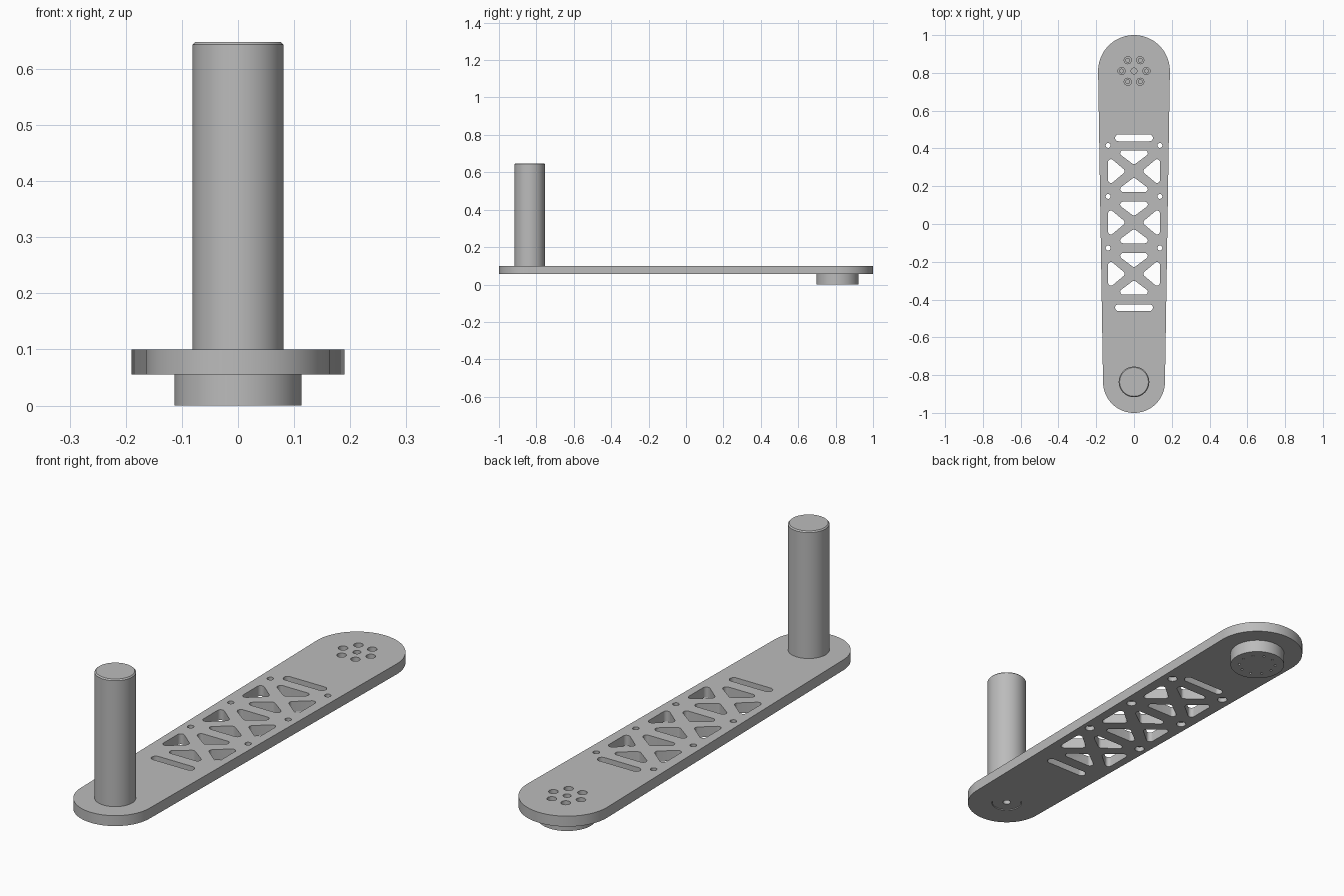
import bpy, bmesh, math
from mathutils import Vector
from mathutils.geometry import convex_hull_2d

cube = bpy.data.objects.get("Cube")
if cube:
    bpy.data.objects.remove(cube, do_unlink=True)

grey = bpy.data.materials.new("machined grey")
grey.use_nodes = True
colour = (0.5, 0.5, 0.5, 1)
grey.diffuse_color = colour
grey.node_tree.nodes["Principled BSDF"].inputs["Base Color"].default_value = colour

BOTTOM, TOP = 0.055, 0.1          # plate faces
HUB_Y, POST_Y = 0.81, -0.836      # axes of the two ends


def add_prism(bm, circles, z0, z1, steps=32):
    """Extrude the hull drawn round a set of (x, y, radius) circles."""
    pts = [Vector((x + r * math.cos(math.tau * i / steps),
                   y + r * math.sin(math.tau * i / steps)))
           for x, y, r in circles for i in range(steps)]
    outline = [pts[i] for i in convex_hull_2d(pts)]
    low = [bm.verts.new((p.x, p.y, z0)) for p in outline]
    high = [bm.verts.new((p.x, p.y, z1)) for p in outline]
    bm.faces.new(low[::-1])
    bm.faces.new(high)
    for i in range(len(low)):
        j = (i + 1) % len(low)
        bm.faces.new((low[i], low[j], high[j], high[i]))


def finish(name, bm):
    bmesh.ops.recalc_face_normals(bm, faces=bm.faces)
    mesh = bpy.data.meshes.new(name)
    bm.to_mesh(mesh)
    bm.free()
    mesh.materials.append(grey)
    ob = bpy.data.objects.new(name, mesh)
    bpy.context.collection.objects.link(ob)
    return ob


def prism(name, circles, z0, z1, steps=32):
    bm = bmesh.new()
    add_prism(bm, circles, z0, z1, steps)
    return finish(name, bm)


def cut(ob, prisms):
    """Subtract a list of (circles, z0, z1) prisms that do not overlap."""
    bm = bmesh.new()
    for circles, z0, z1 in prisms:
        add_prism(bm, circles, z0, z1, 24)
    cutter = finish("cutter", bm)
    cutter.hide_render = True
    mod = ob.modifiers.new("cut", 'BOOLEAN')
    mod.operation, mod.solver, mod.object = 'DIFFERENCE', 'EXACT', cutter
    bpy.context.view_layer.objects.active = ob
    bpy.ops.object.modifier_apply(modifier=mod.name)
    bpy.data.objects.remove(cutter, do_unlink=True)


def smooth(ob):
    bpy.ops.object.select_all(action='DESELECT')
    ob.select_set(True)
    bpy.context.view_layer.objects.active = ob
    bpy.ops.object.shade_smooth_by_angle(angle=math.radians(30))


# Tapered arm plate with rounded ends
plate = prism("arm_plate", [(0, HUB_Y, 0.19), (0, POST_Y, 0.164)], BOTTOM, TOP, 96)
z0, z1 = BOTTOM - 0.02, TOP + 0.02

# Slots and truss windows
holes = [[(-0.082, y, 0.018), (0.082, y, 0.018)] for y in (0.456, -0.443)]
R = 0.015
for cy in (0.28, 0.008, -0.264):
    for s in (-1, 1):
        holes.append([(-0.058, cy + s * 0.095, R), (0.058, cy + s * 0.095, R),
                      (0, cy + s * 0.052, R)])
        holes.append([(s * 0.122, cy - 0.048, R), (s * 0.122, cy + 0.048, R),
                      (s * 0.065, cy, R)])

# Edge screw holes and hub bolt circle
edge = [(s * 0.137, y) for s in (-1, 1) for y in (0.416, 0.146, -0.127)]
bolts = [(0.066 * math.cos(math.tau * i / 6), HUB_Y + 0.066 * math.sin(math.tau * i / 6))
         for i in range(6)]
holes += [[(x, y, 0.013)] for x, y in edge]
holes += [[(x, y, 0.01)] for x, y in bolts]
holes += [[(0, HUB_Y, 0.016)], [(0, POST_Y, 0.063)]]
cut(plate, [(h, z0, z1) for h in holes])

# Counterbores: bolts from above, edge screws from below
cut(plate, [([(x, y, 0.019)], 0.075, z1) for x, y in bolts]
    + [([(x, y, 0.02)], z0, 0.075) for x, y in edge])
smooth(plate)

# Hub boss under the wide end, with a ring of small blind holes
boss = prism("hub_boss", [(0, HUB_Y, 0.113)], 0, BOTTOM, 80)
cut(boss, [([(0.076 * math.cos(math.tau * i / 10),
              HUB_Y + 0.076 * math.sin(math.tau * i / 10), 0.005)], -0.02, 0.025)
           for i in range(10)])
smooth(boss)

# Upright post: chamfered top, spigot through the plate, blind bore below
profile = [(0, 0.3), (0.016, 0.3), (0.016, 0.058), (0.061, 0.058), (0.061, TOP),
           (0.081, TOP), (0.081, 0.643), (0.076, 0.648), (0, 0.648)]
bm = bmesh.new()
verts = [bm.verts.new((r, POST_Y, z)) for r, z in profile]
edges = [bm.edges.new(pair) for pair in zip(verts, verts[1:])]
bmesh.ops.spin(bm, geom=verts + edges, cent=(0, POST_Y, 0), axis=(0, 0, 1),
               angle=math.tau, steps=64, use_merge=True)
bmesh.ops.remove_doubles(bm, verts=bm.verts, dist=0.0001)
smooth(finish("upright_post", bm))
